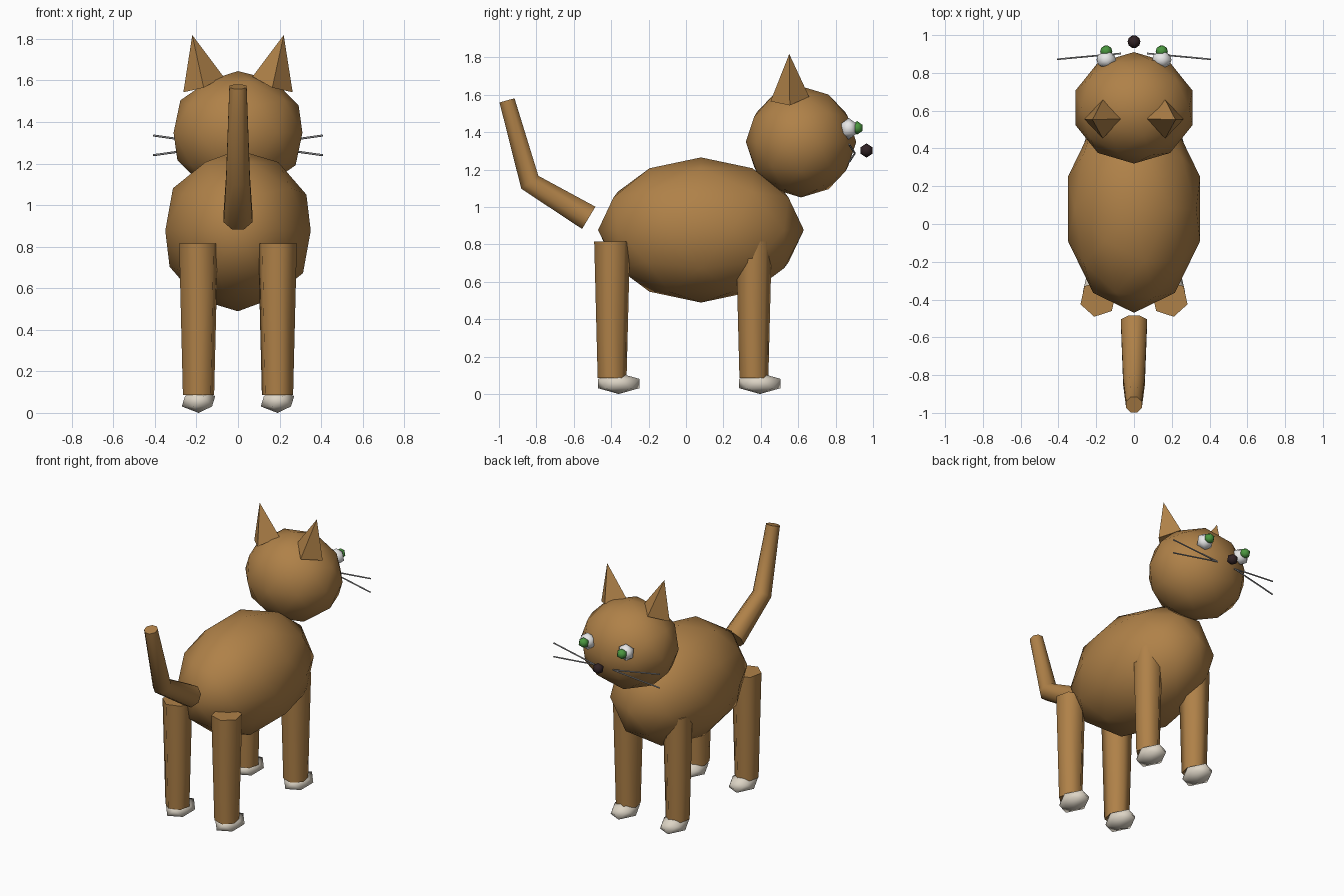
import bpy, bmesh, math
from mathutils import Vector

if "Cube" in bpy.data.objects:
    bpy.data.objects.remove(bpy.data.objects["Cube"])


def mat(name, rgb):
    m = bpy.data.materials.new(name)
    m.diffuse_color = (*rgb, 1)
    m.use_nodes = True
    m.node_tree.nodes["Principled BSDF"].inputs["Base Color"].default_value = m.diffuse_color
    return m


FUR = mat("ginger_fur", (0.43, 0.22, 0.065))
PAW = mat("cream_paw", (0.72, 0.66, 0.56))
WHITE = mat("eye_white", (0.82, 0.82, 0.82))
GREEN = mat("iris_green", (0.07, 0.31, 0.05))
DARK = mat("nose_dark", (0.03, 0.016, 0.018))
GREY = mat("whisker_grey", (0.35, 0.35, 0.36))


def finish(bm, name, material, angle):
    bmesh.ops.recalc_face_normals(bm, faces=bm.faces)
    me = bpy.data.meshes.new(name)
    bm.to_mesh(me)
    bm.free()
    me.materials.append(material)
    ob = bpy.data.objects.new(name, me)
    bpy.context.collection.objects.link(ob)
    bpy.ops.object.select_all(action='DESELECT')
    ob.select_set(True)
    bpy.context.view_layer.objects.active = ob
    bpy.ops.object.shade_smooth_by_angle(angle=math.radians(angle))
    return ob


def ball(name, center, radii, level, material):
    bm = bmesh.new()
    bmesh.ops.create_icosphere(bm, subdivisions=level, radius=1)
    for v in bm.verts:
        v.co = Vector([c + r * p for c, r, p in zip(center, radii, v.co)])
    return finish(bm, name, material, 65)


def tube(name, stations, sides, material, turn=0.0, side=1):
    """Loft rings through (point, radius) stations and cap both ends."""
    pts = [Vector(p) for p, r in stations]
    bm = bmesh.new()
    rings = []
    for i, (p, r) in enumerate(stations):
        d = Vector((0, 0, 0))
        if i > 0:
            d += (pts[i] - pts[i - 1]).normalized()
        if i < len(pts) - 1:
            d += (pts[i + 1] - pts[i]).normalized()
        d.normalize()
        ref = Vector((1, 0, 0)) if abs(d.x) < 0.7 else Vector((0, 0, 1))
        u = (ref - d * ref.dot(d)).normalized()
        w = d.cross(u)
        ring = []
        for k in range(sides):
            a = turn + 2 * math.pi * k / sides
            ring.append(bm.verts.new(pts[i] + r * (side * math.cos(a) * u + math.sin(a) * w)))
        rings.append(ring)
    for a, b in zip(rings, rings[1:]):
        for k in range(sides):
            j = (k + 1) % sides
            bm.faces.new((a[k], a[j], b[j], b[k]))
    bm.faces.new(rings[0])
    bm.faces.new(rings[-1])
    return finish(bm, name, material, 65)


# Body and head
ball("body", (0, 0.08, 0.877), (0.368, 0.55, 0.388), 2, FUR)
ball("head", (0, 0.615, 1.348), (0.326, 0.295, 0.297), 2, FUR)

# Tail with a bend
tube("tail", [((0, -0.52, 0.942), 0.075), ((0, -0.835, 1.132), 0.062),
              ((0, -0.957, 1.57), 0.045)], 8, FUR, math.pi / 8)

# Nose
ball("nose", (0, 0.965, 1.302), (0.038, 0.038, 0.038), 1, DARK)

for s, label in ((-1, "left"), (1, "right")):
    # Legs and paws
    for place, leg_y, paw_y in (("front", 0.363, 0.395), ("rear", -0.395, -0.36)):
        tube(f"{place}_leg_{label}", [((s * 0.19, leg_y, 0.085), 0.079),
                                      ((s * 0.19, leg_y, 0.815), 0.098)],
             6, FUR, math.radians(18), -s)
        ball(f"{place}_paw_{label}", (s * 0.19, paw_y, 0.056), (0.09, 0.13, 0.056), 1, PAW)

    # Ears
    bm = bmesh.new()
    tip = bm.verts.new((s * 0.22, 0.552, 1.818))
    base = [bm.verts.new((s * x, y, z)) for x, y, z in
            ((0.263, 0.555, 1.543), (0.165, 0.658, 1.59), (0.07, 0.557, 1.618), (0.165, 0.452, 1.565))]
    bm.faces.new(base)
    for k in range(4):
        bm.faces.new((base[k], base[(k + 1) % 4], tip))
    finish(bm, f"ear_{label}", FUR, 30)

    # Eyes
    ball(f"eye_{label}", (s * 0.147, 0.87, 1.418), (0.058, 0.05, 0.058), 1, WHITE)
    ball(f"iris_{label}", (s * 0.147, 0.915, 1.423), (0.036, 0.034, 0.036), 1, GREEN)

    # Whiskers
    for level, z in (("upper", 1.335), ("lower", 1.24)):
        tube(f"{level}_whisker_{label}", [((s * 0.07, 0.903, 1.287), 0.005),
                                          ((s * 0.408, 0.872, z), 0.005)], 6, GREY)
